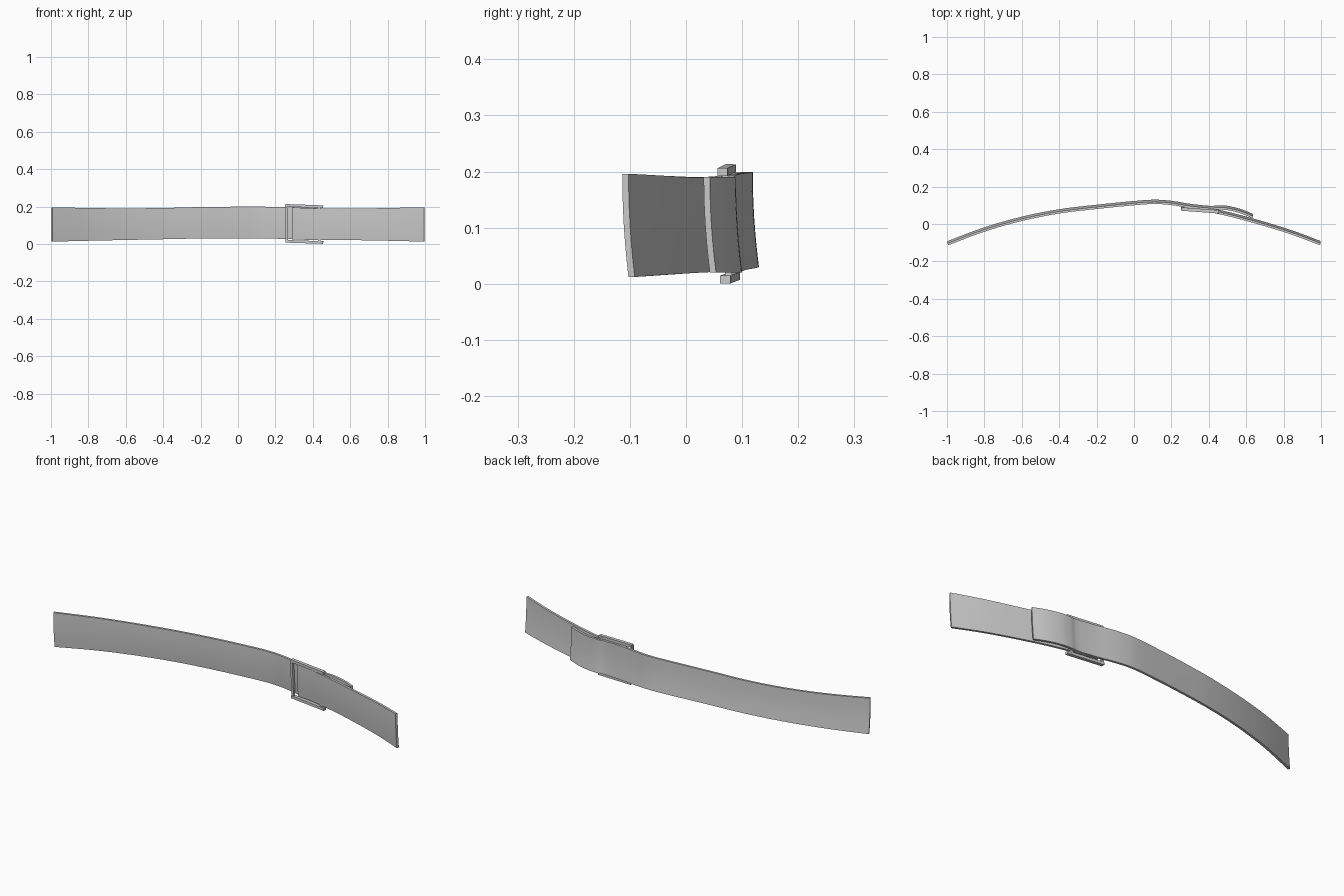
import bpy, bmesh, math
from mathutils import Vector

if "Cube" in bpy.data.objects:
    bpy.data.objects.remove(bpy.data.objects["Cube"])

THICK = 0.012


def catmull(pts, steps=5):
    """Smooth a short control path (any dimension)."""
    p = [pts[0]] + list(pts) + [pts[-1]]
    out = []
    for i in range(1, len(p) - 2):
        for s in range(steps):
            t = s / steps
            out.append([0.5 * (2 * b + (c - a) * t + (2 * a - 5 * b + 4 * c - d) * t * t
                               + (3 * b - a - 3 * c + d) * t ** 3)
                        for a, b, c, d in zip(*p[i - 1:i + 3])])
    out.append(list(pts[-1]))
    return out


def finish(name, bm):
    bmesh.ops.recalc_face_normals(bm, faces=bm.faces)
    me = bpy.data.meshes.new(name)
    bm.to_mesh(me)
    bm.free()
    ob = bpy.data.objects.new(name, me)
    bpy.context.collection.objects.link(ob)
    bpy.context.view_layer.objects.active = ob
    ob.select_set(True)
    bpy.ops.object.shade_smooth_by_angle(angle=math.radians(35))
    ob.select_set(False)
    return ob


def strap(name, pts, rows=6):
    """Band following (x, y, z_bottom, z_top), bowed backwards at its lower edge."""
    path = catmull(pts)
    bm = bmesh.new()
    rings = []
    for i, (x, y, z0, z1) in enumerate(path):
        a, b = path[max(i - 1, 0)], path[min(i + 1, len(path) - 1)]
        n = Vector((-(b[1] - a[1]), b[0] - a[0], 0)).normalized() * THICK / 2
        front, back = [], []
        for r in range(rows + 1):
            t = r / rows
            c = Vector((x, y + 0.011 * (1 - t) ** 2, z0 + (z1 - z0) * t))
            front.append(bm.verts.new(c - n))
            back.append(bm.verts.new(c + n))
        rings.append(front + back[::-1])
    k = len(rings[0])
    for p, q in zip(rings, rings[1:]):
        for j in range(k):
            bm.faces.new((p[j], p[(j + 1) % k], q[(j + 1) % k], q[j]))
    for ring in (rings[0], rings[-1]):
        for j in range(rows):
            bm.faces.new((ring[j], ring[j + 1], ring[k - 2 - j], ring[k - 1 - j]))
    return finish(name, bm)


def bar(bm, a, b, w, h):
    """Square bar between two points; w across, h in the second direction."""
    a, b = Vector(a), Vector(b)
    d = (b - a).normalized()
    u = d.cross(Vector((0, 1, 0))).normalized() * w / 2
    v = u.cross(d).normalized() * h / 2
    ends = [[bm.verts.new(p + s * u + t * v) for s, t in ((-1, -1), (1, -1), (1, 1), (-1, 1))]
            for p in (a, b)]
    bm.faces.new(ends[0])
    bm.faces.new(ends[1])
    for j in range(4):
        bm.faces.new((ends[0][j], ends[0][(j + 1) % 4], ends[1][(j + 1) % 4], ends[1][j]))


# long strap: threads through the buckle, its tail lying behind the short strap
strap("long_strap", [
    (-0.995, -0.108, 0.012, 0.196), (-0.8, -0.035, 0.017, 0.192), (-0.6, 0.022, 0.021, 0.190),
    (-0.4, 0.062, 0.025, 0.192), (-0.2, 0.086, 0.029, 0.197), (0.0, 0.106, 0.030, 0.199),
    (0.11, 0.113, 0.030, 0.199), (0.2, 0.107, 0.028, 0.198), (0.3, 0.091, 0.025, 0.196),
    (0.38, 0.082, 0.022, 0.193), (0.42, 0.080, 0.021, 0.191), (0.45, 0.083, 0.020, 0.190),
    (0.5, 0.080, 0.020, 0.190), (0.57, 0.063, 0.020, 0.190), (0.634, 0.037, 0.020, 0.190)])

# short strap: starts under the buckle and runs to the right end
strap("short_strap", [
    (0.29, 0.080, 0.024, 0.195), (0.37, 0.074, 0.022, 0.192), (0.44, 0.062, 0.021, 0.190),
    (0.55, 0.036, 0.021, 0.189), (0.7, -0.006, 0.019, 0.190), (0.85, -0.053, 0.016, 0.193),
    (0.996, -0.108, 0.012, 0.196)])

# buckle: two rails, front bar and hidden bar between the straps
bm = bmesh.new()
bar(bm, (0.255, 0.080, 0.206), (0.455, 0.065, 0.199), 0.014, 0.018)
bar(bm, (0.255, 0.087, 0.014), (0.455, 0.070, 0.0075), 0.014, 0.018)
bar(bm, (0.261, 0.087, 0.010), (0.257, 0.080, 0.208), 0.012, 0.014)
bar(bm, (0.435, 0.076, 0.008), (0.435, 0.070, 0.200), 0.014, 0.012)
finish("buckle", bm)
